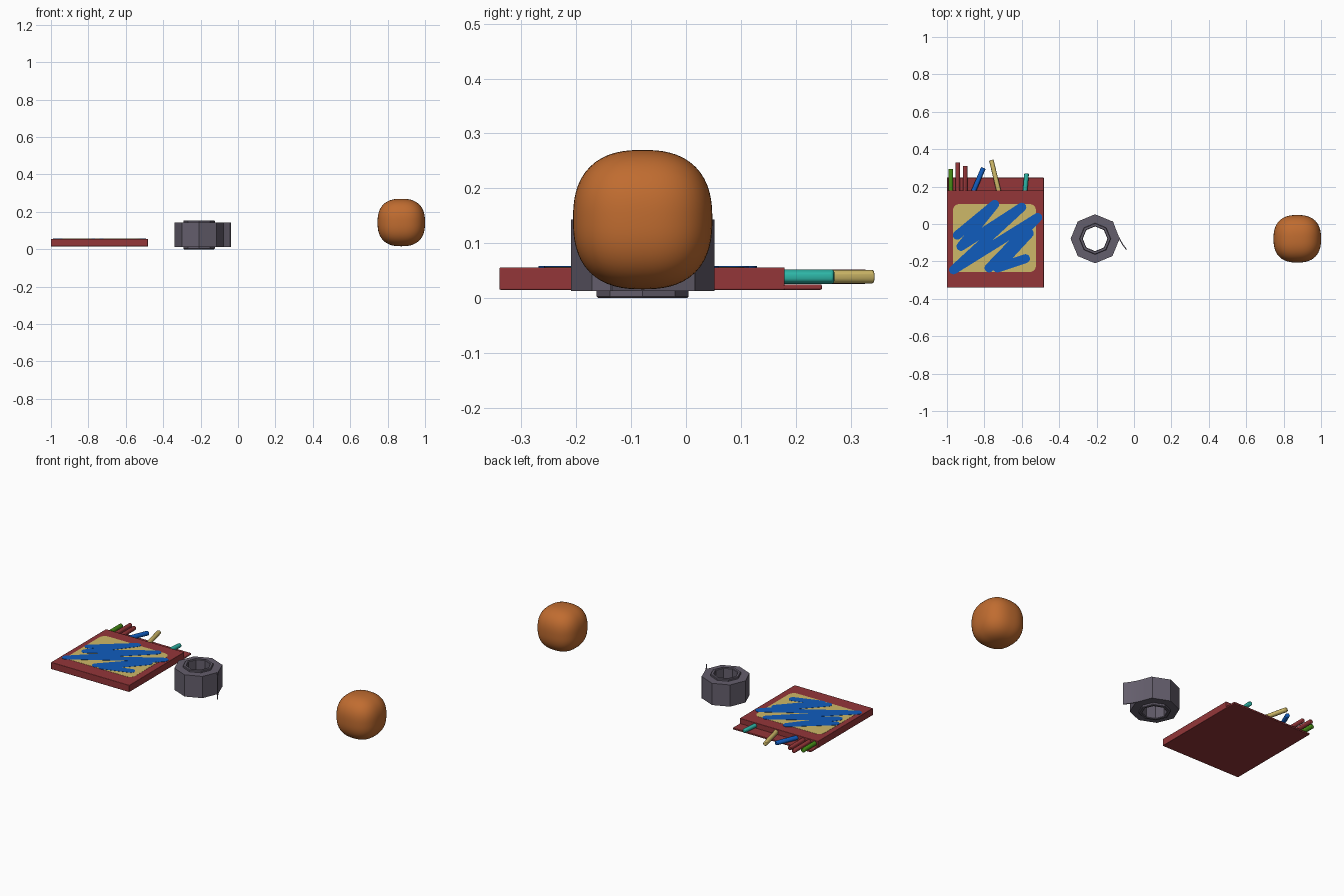
import bpy, bmesh, math
from mathutils import Vector, Matrix

if "Cube" in bpy.data.objects:
    bpy.data.objects.remove(bpy.data.objects["Cube"])


def material(name, rgb):
    m = bpy.data.materials.new(name)
    lin = [((c / 255 + 0.055) / 1.055) ** 2.4 for c in rgb]
    m.diffuse_color = (*lin, 1)
    m.use_nodes = True
    m.node_tree.nodes["Principled BSDF"].inputs["Base Color"].default_value = m.diffuse_color
    return m


RED = material("brick red", (148, 54, 57))
YELLOW = material("sand yellow", (206, 184, 104))
BLUE = material("strong blue", (16, 92, 190))
GREEN = material("leaf green", (70, 140, 22))
TEAL = material("teal", (45, 180, 165))
GREY = material("purple grey", (100, 94, 108))
ORANGE = material("orange brown", (192, 108, 48))


def finish(name, bm, mat, bevel=0, smooth=30):
    bmesh.ops.recalc_face_normals(bm, faces=bm.faces)
    me = bpy.data.meshes.new(name)
    bm.to_mesh(me)
    bm.free()
    ob = bpy.data.objects.new(name, me)
    bpy.context.collection.objects.link(ob)
    me.materials.append(mat)
    if bevel:
        b = ob.modifiers.new("bevel", 'BEVEL')
        b.width, b.segments = bevel, 2
    bpy.ops.object.select_all(action='DESELECT')
    ob.select_set(True)
    bpy.context.view_layer.objects.active = ob
    bpy.ops.object.shade_smooth_by_angle(angle=math.radians(smooth))
    return ob


def prism(bm, pts, z0, z1):
    """Upright prism over a 2D outline."""
    lo = [bm.verts.new((x, y, z0)) for x, y in pts]
    hi = [bm.verts.new((x, y, z1)) for x, y in pts]
    bm.faces.new(lo)
    bm.faces.new(hi)
    n = len(pts)
    for i in range(n):
        j = (i + 1) % n
        bm.faces.new((lo[i], lo[j], hi[j], hi[i]))


def rect(x0, x1, y0, y1):
    return [(x0, y0), (x1, y0), (x1, y1), (x0, y1)]


def circle(cx, cy, r, n):
    return [(cx + r * math.cos(math.tau * i / n), cy + r * math.sin(math.tau * i / n)) for i in range(n)]


# crayon box and its open back flap
bm = bmesh.new()
prism(bm, rect(-1, -0.482, -0.34, 0.18), 0.015, 0.056)
finish("crayon_box", bm, RED, 0.002)
bm = bmesh.new()
prism(bm, rect(-1, -0.482, 0.175, 0.248), 0.015, 0.025)
finish("box_flap", bm, RED, 0.003)

# rounded label
bm = bmesh.new()
pts = []
for cx, cy, a0 in ((-0.559, 0.072, 0), (-0.933, 0.072, 90), (-0.933, -0.222, 180), (-0.559, -0.222, 270)):
    for k in range(6):
        a = math.radians(a0 + 18 * k)
        pts.append((cx + 0.035 * math.cos(a), cy + 0.035 * math.sin(a)))
prism(bm, pts, 0.054, 0.057)
finish("label", bm, YELLOW)

# zigzag scribble: strokes with round joints
path = [(-0.945, -0.06), (-0.745, 0.105), (-0.925, -0.12), (-0.6, 0.09), (-0.965, -0.245),
        (-0.515, 0.035), (-0.775, -0.235), (-0.56, -0.05), (-0.73, -0.235), (-0.58, -0.185)]
bm = bmesh.new()
R = 0.024
for p, q in zip(path, path[1:]):
    p, q = Vector(p), Vector(q)
    d = (q - p).normalized() * R
    s = Vector((-d.y, d.x))
    prism(bm, [p + s, p - s, q - s, q + s], 0.055, 0.058)
for x, y in path:
    prism(bm, circle(x, y, R, 16), 0.055, 0.058)
finish("scribble", bm, BLUE)

# crayons: start, tip, colour
crayons = [("green", (-0.979, 0.1), (-0.979, 0.294), GREEN),
           ("red_a", (-0.942, 0.1), (-0.942, 0.33), RED),
           ("red_b", (-0.903, 0.1), (-0.903, 0.31), RED),
           ("blue", (-0.89, 0.1), (-0.805, 0.3), BLUE),
           ("yellow", (-0.705, 0.1), (-0.763, 0.342), YELLOW),
           ("teal", (-0.59, 0.1), (-0.574, 0.27), TEAL)]
for name, a, b, mat in crayons:
    a, b = Vector((*a, 0.039)), Vector((*b, 0.039))
    bm = bmesh.new()
    bmesh.ops.create_cone(bm, cap_ends=True, segments=12, radius1=0.013, radius2=0.013, depth=(b - a).length)
    rot = (b - a).to_track_quat('Z', 'Y').to_matrix().to_4x4()
    bmesh.ops.transform(bm, matrix=Matrix.Translation((a + b) / 2) @ rot, verts=bm.verts)
    finish("crayon_" + name, bm, mat, 0.004, 40)


# tape roll: rings of eight sides
def ring(name, profile, mat):
    bm = bmesh.new()
    rows = [[bm.verts.new((x, y, z)) for x, y in circle(-0.208, -0.079, r, 8)] for r, z in profile]
    for i, row in enumerate(rows):
        nxt = rows[(i + 1) % len(rows)]
        for k in range(8):
            m = (k + 1) % 8
            bm.faces.new((row[k], row[m], nxt[m], nxt[k]))
    return finish(name, bm, mat)


ring("tape_roll", [(0.131, 0.013), (0.131, 0.143), (0.08, 0.143), (0.08, 0.013)], GREY)
ring("tape_core", [(0.084, 0.003), (0.084, 0.152), (0.081, 0.155), (0.069, 0.155),
                   (0.066, 0.152), (0.066, 0.003), (0.069, 0), (0.081, 0)], GREY)

# loose tape end
bm = bmesh.new()
edge = [(-0.113, 0.016), (-0.098, -0.025), (-0.082, -0.065), (-0.06, -0.105), (-0.038, -0.135)]
prism(bm, edge + [(x - 0.005, y - 0.003) for x, y in reversed(edge)], 0.013, 0.143)
finish("tape_end", bm, GREY)

# ball: a cube rounded to a soft squarish sphere
bm = bmesh.new()
bmesh.ops.create_cube(bm, size=2)
bmesh.ops.subdivide_edges(bm, edges=bm.edges, cuts=15, use_grid_fill=True)
for v in bm.verts:
    d = Vector([math.tan(c * math.pi / 4) for c in v.co])
    v.co = d / sum(abs(c) ** 2.5 for c in d) ** 0.4 * 0.127 + Vector((0.873, -0.079, 0.143))
finish("ball", bm, ORANGE)
